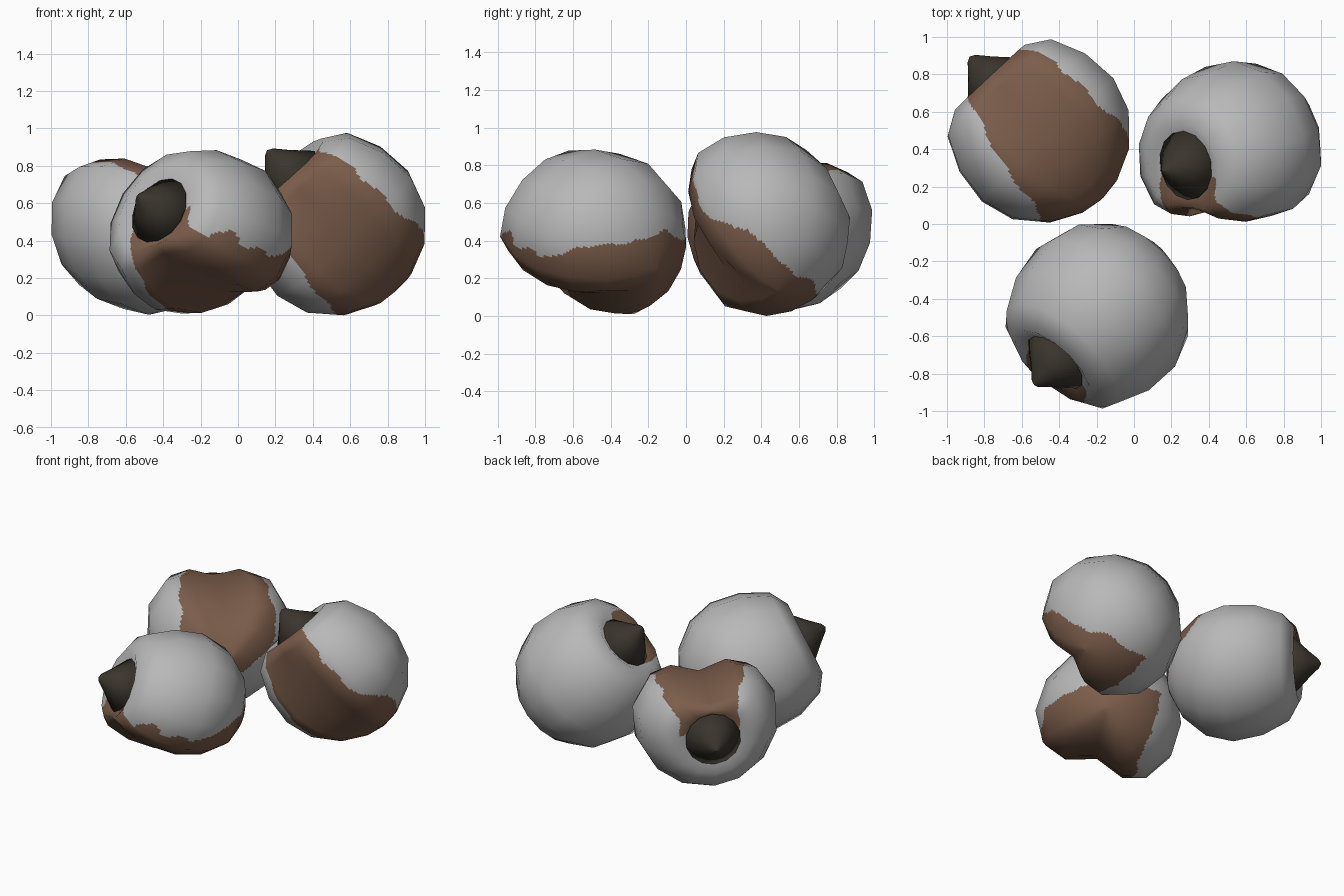
import bpy, math
from mathutils import Vector, Matrix

if "Cube" in bpy.data.objects:
    bpy.data.objects.remove(bpy.data.objects["Cube"])


def material(name, rgb):
    m = bpy.data.materials.new(name)
    m.diffuse_color = (*rgb, 1)
    m.use_nodes = True
    m.node_tree.nodes["Principled BSDF"].inputs["Base Color"].default_value = m.diffuse_color
    return m


GREY = material("grey_skin", (0.48, 0.48, 0.48))
BROWN = material("brown_flesh", (0.20, 0.11, 0.07))
DARK = material("dark_stem", (0.042, 0.035, 0.026))

# Fruit profile from stem dimple to far end: (axial, radius, bite strength)
PROFILE = [(.33, .01, 0), (.345, .17, .05), (.385, .26, .4), (.31, .385, .9),
           (.13, .468, 1), (-.07, .489, 1), (-.25, .432, 1), (-.40, .295, 1),
           (-.48, .13, 1), (-.498, .012, 1)]
# Cross-section around the axis, measured from the bite: (degrees, radius factor)
HALF = [(0, .54), (32, .81), (52, .95), (78, 1), (104, 1), (130, 1), (155, 1), (180, 1)]
SECTION = HALF + [(360 - d, f) for d, f in HALF[-2:0:-1]]
STEM = [(.34, .17), (.36, .187), (.46, .088), (.525, .03), (.54, .002)]
FINE = 12     # linear splits per coarse facet, for a clean colour edge
SHEAR = .07   # the far end sags away from the bite


def coarse(i, j):
    ax, r, s = PROFILE[i]
    d, f = SECTION[j % len(SECTION)]
    r *= 1 + (f - 1) * s
    p = math.radians(d)
    return Vector((r * math.cos(p) + SHEAR * min(ax, .2), r * math.sin(p), ax))


def coarse_normal(i, j):
    down = coarse(min(i + 1, len(PROFILE) - 1), j) - coarse(max(i - 1, 0), j)
    around = coarse(i, j + 1) - coarse(i, j - 1)
    return down.cross(around).normalized()


POINTS = [[coarse(i, j) for j in range(len(SECTION) + 1)] for i in range(len(PROFILE))]
NORMALS = [[coarse_normal(i, j) for j in range(len(SECTION) + 1)] for i in range(len(PROFILE))]


def blend(grid, a, b):
    """Linear interpolation of a coarse grid at fine indices."""
    i, j = min(a // FINE, len(PROFILE) - 2), b // FINE
    s, t = a / FINE - i, b / FINE - j
    top = grid[i][j].lerp(grid[i][j + 1], t)
    return top.lerp(grid[i + 1][j].lerp(grid[i + 1][j + 1], t), s)


def is_bitten(c, extra):
    """Brown flesh: a band along the bite that wraps past the far end."""
    h, u, a = c
    wob = .010 * math.sin(23 * a + 5 * u) + .006 * math.sin(41 * h + 17 * u)
    left = .275 - .28 * max(a, 0) - .12 * min(a, 0) + wob
    right = .315 - .05 * a - .4 * max(a - .2, 0) + wob
    right += extra * min(1, max(0, (.36 - a) / .2))
    if a < -.2:
        low = max(-.25, -.22 + .85 * (u - extra)) + wob
    else:
        low = .05
    return -left < u < right and h > low


def make_object(name, verts, faces, mats):
    me = bpy.data.meshes.new(name)
    me.from_pydata(verts, [], faces)
    for m in mats:
        me.materials.append(m)
    ob = bpy.data.objects.new(name, me)
    bpy.context.collection.objects.link(ob)
    return me


def make_fruit(label, centre, axis, bite, twist=0, extra=0):
    a = Vector(axis).normalized()
    n = Vector(bite)
    n = (n - a * n.dot(a)).normalized()
    n = Matrix.Rotation(math.radians(twist), 3, a) @ n
    rot = Matrix((n, a.cross(n), a)).transposed()
    centre = Vector(centre)

    # body with bite
    rows, cols = (len(PROFILE) - 1) * FINE + 1, len(SECTION) * FINE
    local = [blend(POINTS, i, j) for i in range(rows) for j in range(cols)]
    norms = [rot @ blend(NORMALS, i, j).normalized()
             for i in range(rows) for j in range(cols)]
    faces = [(i * cols + j, (i + 1) * cols + j,
              (i + 1) * cols + (j + 1) % cols, i * cols + (j + 1) % cols)
             for i in range(rows - 1) for j in range(cols)]
    faces.append([(rows - 1) * cols + j for j in range(cols)])
    me = make_object("fruit_body_" + label, [centre + rot @ v for v in local],
                     faces, (GREY, BROWN))
    for p in me.polygons:
        p.use_smooth = True
        c = sum((local[v] for v in p.vertices), Vector()) / len(p.vertices)
        p.material_index = 1 if is_bitten(c, extra) else 0
    # last face closes the far end, turned outwards
    me.polygons[len(me.polygons) - 1].flip()
    me.normals_split_custom_set_from_vertices(norms)

    # conical stem
    k = 14
    sv = [centre + rot @ Vector((r * math.cos(t * math.tau / k), r * math.sin(t * math.tau / k), z))
          for z, r in STEM for t in range(k)]
    sf = [(i * k + j, i * k + (j + 1) % k, (i + 1) * k + (j + 1) % k, (i + 1) * k + j)
          for i in range(len(STEM) - 1) for j in range(k)]
    sf += [list(reversed(range(k))), [(len(STEM) - 1) * k + j for j in range(k)]]
    sm = make_object("stem_" + label, sv, sf, (DARK,))
    for p in sm.polygons:
        p.use_smooth = len(p.vertices) == 4


make_fruit("back_left", (-.51, .50, .495), (-.68, .73, -.02), (.04, .04, 1))
make_fruit("back_right", (.515, .373, .489), (-.66, -.165, .725), (.107, -.973, -.123), -4)
make_fruit("front", (-.197, -.50, .413), (-.62, -.665, .41), (-.06, -.48, -.875), 3, .08)
